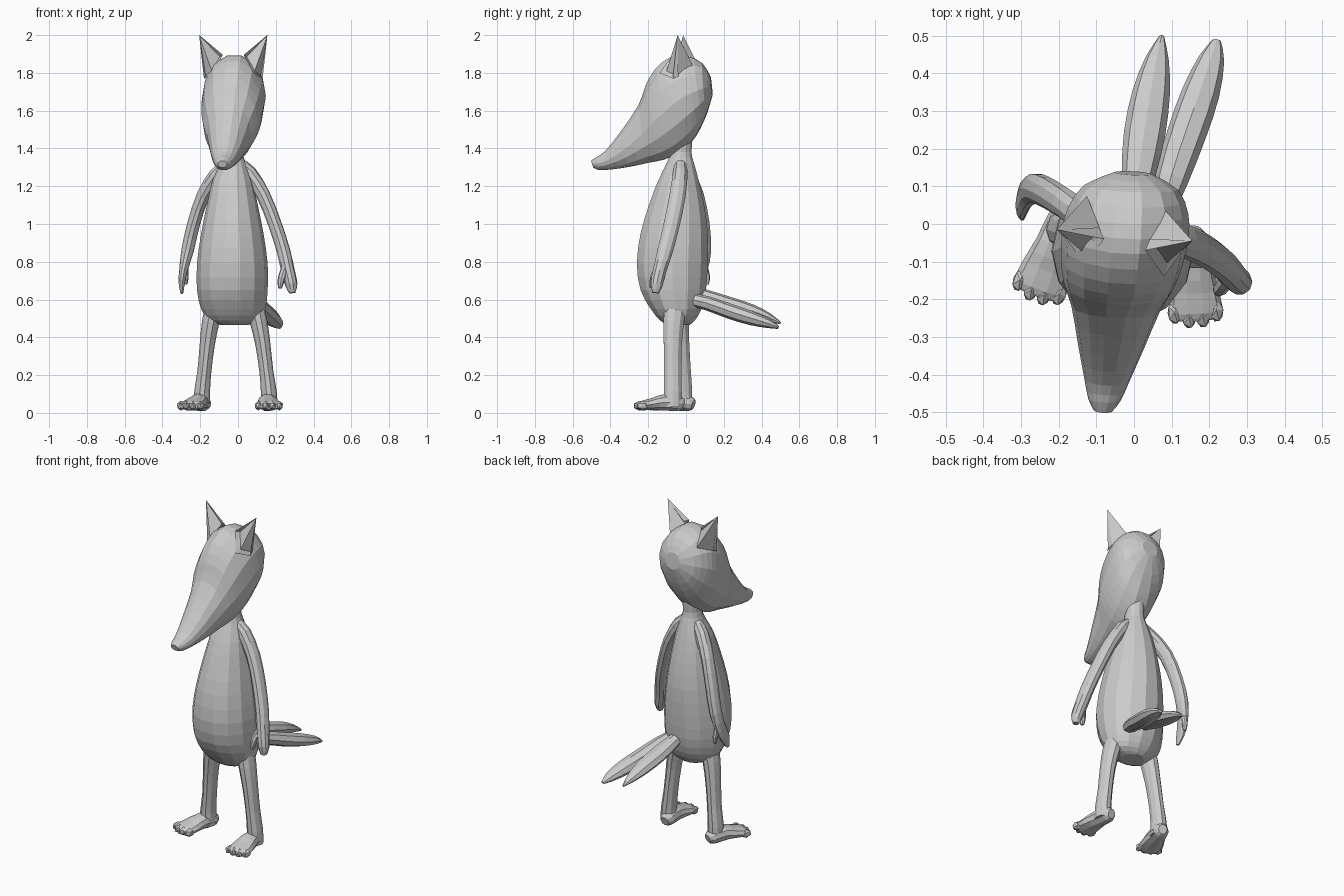
import bpy, bmesh, math
from mathutils import Vector, Matrix

fur = bpy.data.materials.new("grey_fur")
fur.diffuse_color = (0.6, 0.6, 0.6, 1)
X = Vector((1, 0, 0))


def finish(name, bm):
    bmesh.ops.recalc_face_normals(bm, faces=bm.faces)
    me = bpy.data.meshes.new(name)
    bm.to_mesh(me)
    bm.free()
    me.materials.append(fur)
    ob = bpy.data.objects.new(name, me)
    bpy.context.collection.objects.link(ob)
    return ob


def densify(rows):
    """Insert one spline-interpolated row between each pair."""
    out = []
    for i in range(len(rows) - 1):
        a, b = rows[max(i - 1, 0)], rows[i]
        c, d = rows[i + 1], rows[min(i + 2, len(rows) - 1)]
        out += [b, tuple((-p + 9 * q + 9 * r - s) / 16 for p, q, r, s in zip(a, b, c, d))]
    return out + [rows[-1]]


def skin(bm, rings, sides):
    """Bridge elliptical rings (centre, u axis, v axis) and cap the ends."""
    loops = []
    for c, u, v in rings:
        loops.append([bm.verts.new(c + u * math.cos(a) + v * math.sin(a))
                      for a in (2 * math.pi * k / sides for k in range(sides))])
    for p, q in zip(loops, loops[1:]):
        for k in range(sides):
            j = (k + 1) % sides
            bm.faces.new((p[k], p[j], q[j], q[k]))
    for loop in (loops[0], loops[-1]):
        bm.faces.new(loop)


def tube(bm, rows, sides=10):
    """Rows of x, y, z, sideways radius, other radius along a path."""
    rows = densify(rows)
    pts = [Vector(r[:3]) for r in rows]
    rings = []
    for i, r in enumerate(rows):
        t = (pts[min(i + 1, len(pts) - 1)] - pts[max(i - 1, 0)]).normalized()
        u = (X - t * X.dot(t)).normalized()
        rings.append((pts[i], u * r[3], t.cross(u) * r[4]))
    skin(bm, rings, sides)


def make_tube(name, rows, sides=10):
    bm = bmesh.new()
    tube(bm, rows, sides)
    return finish(name, bm)


# Torso: horizontal slices of z, x centre, half width, y front, y back
bm = bmesh.new()
slices = [(0.465, -.02, .07, -.10, .02), (0.49, -.02, .135, -.14, .05), (0.55, -.025, .17, -.19, .085),
          (0.65, -.03, .187, -.245, .11), (0.79, -.03, .187, -.265, .12), (0.95, -.03, .165, -.245, .12),
          (1.10, -.03, .135, -.20, .10), (1.23, -.03, .105, -.15, .07), (1.32, -.025, .068, -.105, .045),
          (1.38, -.025, .05, -.085, .03), (1.48, -.02, .055, -.075, .04)]
skin(bm, [(Vector((cx, (f + b) / 2, z)), X * w, Vector((0, (b - f) / 2, 0)))
          for z, cx, w, f, b in densify(slices)], 14)
finish("torso_and_neck", bm)

# Head: tilted slices of bottom y, z, top y, z, half width
bm = bmesh.new()
slices = [(.14, 1.68, .13, 1.78, .05), (.11, 1.58, .085, 1.855, .125), (.07, 1.49, .0, 1.895, .16),
          (.03, 1.43, -.08, 1.89, .168), (-.04, 1.37, -.16, 1.83, .162), (-.12, 1.335, -.215, 1.735, .145),
          (-.20, 1.32, -.25, 1.635, .118), (-.30, 1.3, -.35, 1.485, .088), (-.40, 1.287, -.43, 1.385, .06),
          (-.46, 1.285, -.475, 1.355, .043), (-.49, 1.298, -.502, 1.335, .025)]
rings = []
for by, bz, ty, tz, w in densify(slices):
    y = (by + ty) / 2
    rings.append((Vector((-.02 + .125 * y, y, (bz + tz) / 2)),
                  Vector((w, -.05 * w, 0)), Vector((0, (ty - by) / 2, (tz - bz) / 2))))
skin(bm, rings, 14)
finish("head_and_snout", bm)

# Ears: pointed pyramids with a sunken front
for side, name in ((-1, "left_ear"), (1, "right_ear")):
    bm = bmesh.new()
    dy = -.015 * side
    tip, outer, back, inner, front = [
        bm.verts.new((-.025 + side * x, y + dy, z)) for x, y, z in
        ((.18, -.03, 2.0), (.155, -.055, 1.77), (.10, .06, 1.82), (.055, -.055, 1.895), (.105, -.125, 1.80))]
    for tri in ((tip, outer, back), (tip, back, inner)):
        bm.faces.new(tri)
    fronts = [bm.faces.new((tip, inner, front)), bm.faces.new((tip, front, outer))]
    bm.faces.new((outer, front, inner, back))
    bmesh.ops.recalc_face_normals(bm, faces=bm.faces)
    bmesh.ops.inset_region(bm, faces=fronts, thickness=.013, depth=0)
    for v in {v for f in fronts for v in f.verts}:
        v.co.y += .035 if v.co.z < 1.9 else .012
    finish(name, bm)

# Arms with flattened hands
make_tube("right_arm", [(.0, -.03, 1.33, .025, .03), (.06, -.03, 1.27, .04, .04), (.135, -.045, 1.15, .037, .045),
                        (.195, -.075, 1.0, .036, .045), (.24, -.11, .86, .036, .043), (.265, -.14, .75, .036, .037),
                        (.282, -.155, .68, .033, .034), (.287, -.16, .635, .017, .018)])
make_tube("right_thumb", [(.25, -.145, .77, .02, .02), (.23, -.17, .71, .02, .022), (.222, -.18, .66, .01, .012)], 8)
make_tube("left_arm", [(-.05, -.02, 1.33, .025, .03), (-.115, .01, 1.26, .04, .04), (-.185, .055, 1.15, .035, .042),
                       (-.235, .085, 1.0, .034, .042), (-.267, .095, .86, .033, .04), (-.288, .075, .76, .023, .04),
                       (-.298, .045, .69, .017, .034), (-.297, .02, .635, .008, .012)])
make_tube("left_thumb", [(-.28, .09, .79, .015, .02), (-.275, .11, .72, .014, .018), (-.275, .11, .68, .007, .01)], 8)

# Legs
make_tube("right_leg", [(.085, -.055, .58, .05, .06), (.11, -.065, .48, .046, .057), (.132, -.07, .36, .04, .05),
                        (.15, -.07, .22, .037, .048), (.163, -.07, .11, .042, .05), (.165, -.07, .03, .045, .05)])
make_tube("left_leg", [(-.12, -.045, .58, .05, .06), (-.145, -.04, .48, .046, .057), (-.163, -.03, .36, .04, .05),
                       (-.178, -.02, .22, .037, .048), (-.19, -.015, .11, .042, .05), (-.19, -.015, .03, .045, .05)])

# Feet: wedge lofts with four rounded toes, turned outwards
for name, pos, turn in (("right_foot", (.155, -.07), 3), ("left_foot", (-.195, -.015), -20)):
    bm = bmesh.new()
    tube(bm, [(0, .058, .035, .025, .028), (0, .03, .042, .045, .042), (0, -.04, .048, .052, .046),
              (0, -.11, .038, .066, .033), (0, -.165, .03, .07, .026), (0, -.185, .026, .05, .018)])
    for i in range(4):
        x = (i - 1.5) * .037
        place = Matrix.Translation((x, -.178 + 5 * x * x, .03)) @ Matrix.Diagonal((.021, .034, .026, 1))
        bmesh.ops.create_icosphere(bm, subdivisions=1, radius=1, matrix=place)
    ob = finish(name, bm)
    ob.location = (*pos, .008)
    ob.rotation_euler.z = math.radians(turn)

# Twin tails
make_tube("inner_tail", [(.0, .04, .64, .03, .03), (.012, .13, .61, .045, .035), (.028, .24, .575, .055, .036),
                         (.046, .35, .54, .05, .034), (.062, .44, .505, .031, .022), (.074, .5, .475, .006, .006)], 8)
make_tube("outer_tail", [(.075, .03, .60, .03, .035), (.1, .12, .578, .045, .038), (.14, .24, .535, .052, .04),
                         (.178, .35, .50, .05, .037), (.207, .44, .472, .034, .024), (.22, .488, .452, .011, .008)], 8)
